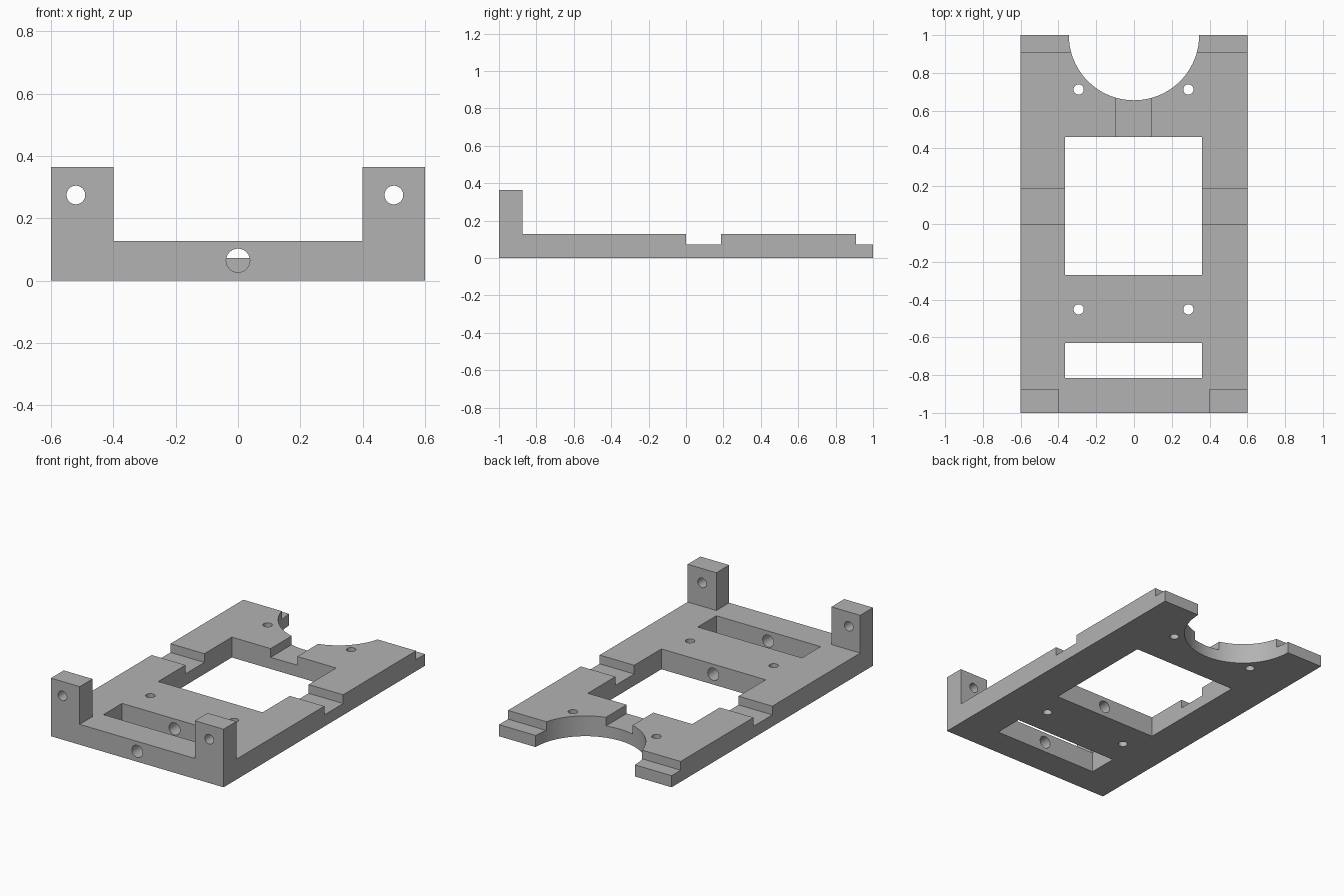
import bpy, bmesh, math
from mathutils import Matrix, Vector

cube = bpy.data.objects.get("Cube")
if cube:
    bpy.data.objects.remove(cube, do_unlink=True)

TOP, STEP, EAR_TOP, EAR_BACK = 0.128, 0.073, 0.365, -0.873
HALF_W = 0.6


def make_object(name, bm):
    bmesh.ops.recalc_face_normals(bm, faces=bm.faces)
    mesh = bpy.data.meshes.new(name)
    bm.to_mesh(mesh)
    bm.free()
    obj = bpy.data.objects.new(name, mesh)
    bpy.context.collection.objects.link(obj)
    return obj


def box(name, x0, x1, y0, y1, z0, z1):
    bm = bmesh.new()
    size = Matrix.Diagonal((x1 - x0, y1 - y0, z1 - z0, 1))
    mid = Matrix.Translation(((x0 + x1) / 2, (y0 + y1) / 2, (z0 + z1) / 2))
    bmesh.ops.create_cube(bm, size=1, matrix=mid @ size)
    return make_object(name, bm)


def rod(name, center, radius, length, axis="Z", segments=32):
    bm = bmesh.new()
    turn = Matrix.Rotation(math.pi / 2, 4, "X") if axis == "Y" else Matrix()
    bmesh.ops.create_cone(bm, cap_ends=True, segments=segments, radius1=radius,
                          radius2=radius, depth=length,
                          matrix=Matrix.Translation(center) @ turn)
    return make_object(name, bm)


# Side profile with front upright, cross groove and rear step, swept across the width
profile = [(-1, 0), (1, 0), (1, STEP), (0.91, STEP), (0.91, TOP), (0.187, TOP),
           (0.187, STEP), (0, STEP), (0, TOP), (EAR_BACK, TOP),
           (EAR_BACK, EAR_TOP), (-1, EAR_TOP)]
bm = bmesh.new()
face = bm.faces.new([bm.verts.new((-HALF_W, y, z)) for y, z in profile])
sweep = bmesh.ops.extrude_face_region(bm, geom=[face])
bmesh.ops.translate(bm, vec=Vector((2 * HALF_W, 0, 0)),
                    verts=[v for v in sweep["geom"] if isinstance(v, bmesh.types.BMVert)])
bracket = make_object("mounting_bracket", bm)

# Openings: gap between ears, two windows, rear channel and rear round bay
cutters = [
    box("ear_gap", -0.4, 0.4, -1.1, EAR_BACK, TOP, 0.5),
    box("front_window", -0.365, 0.36, -0.815, -0.63, -0.1, 0.3),
    box("main_window", -0.365, 0.36, -0.27, 0.46, -0.1, 0.3),
    box("rear_channel", -0.095, 0.09, 0.4, 0.8, STEP, 0.3),
    rod("rear_bay", (0, 1, 0), 0.345, 1, segments=96),
    rod("cable_hole", (0, -0.7, 0.065), 0.038, 1, "Y"),
]
# Screw holes in the plate and ears
for x in (-0.293, 0.288):
    for y in (-0.452, 0.712):
        cutters.append(rod("screw_hole", (x, y, 0), 0.027, 0.6))
for x in (-0.52, 0.5):
    cutters.append(rod("ear_hole", (x, -0.95, 0.275), 0.03, 0.5, "Y"))

bpy.context.view_layer.objects.active = bracket
for cutter in cutters:
    cutter.hide_render = True
    mod = bracket.modifiers.new(cutter.name, "BOOLEAN")
    mod.operation = "DIFFERENCE"
    mod.solver = "EXACT"
    mod.object = cutter
    bpy.ops.object.modifier_apply(modifier=mod.name)
    bpy.data.objects.remove(cutter, do_unlink=True)

# Single grey finish
grey = bpy.data.materials.new("plain_grey")
grey.use_nodes = True
color = (0.45, 0.45, 0.45, 1)
grey.diffuse_color = color
grey.node_tree.nodes["Principled BSDF"].inputs["Base Color"].default_value = color
bracket.data.materials.clear()
bracket.data.materials.append(grey)

bpy.ops.object.select_all(action="DESELECT")
bracket.select_set(True)
bpy.ops.object.shade_smooth_by_angle(angle=math.radians(30))
